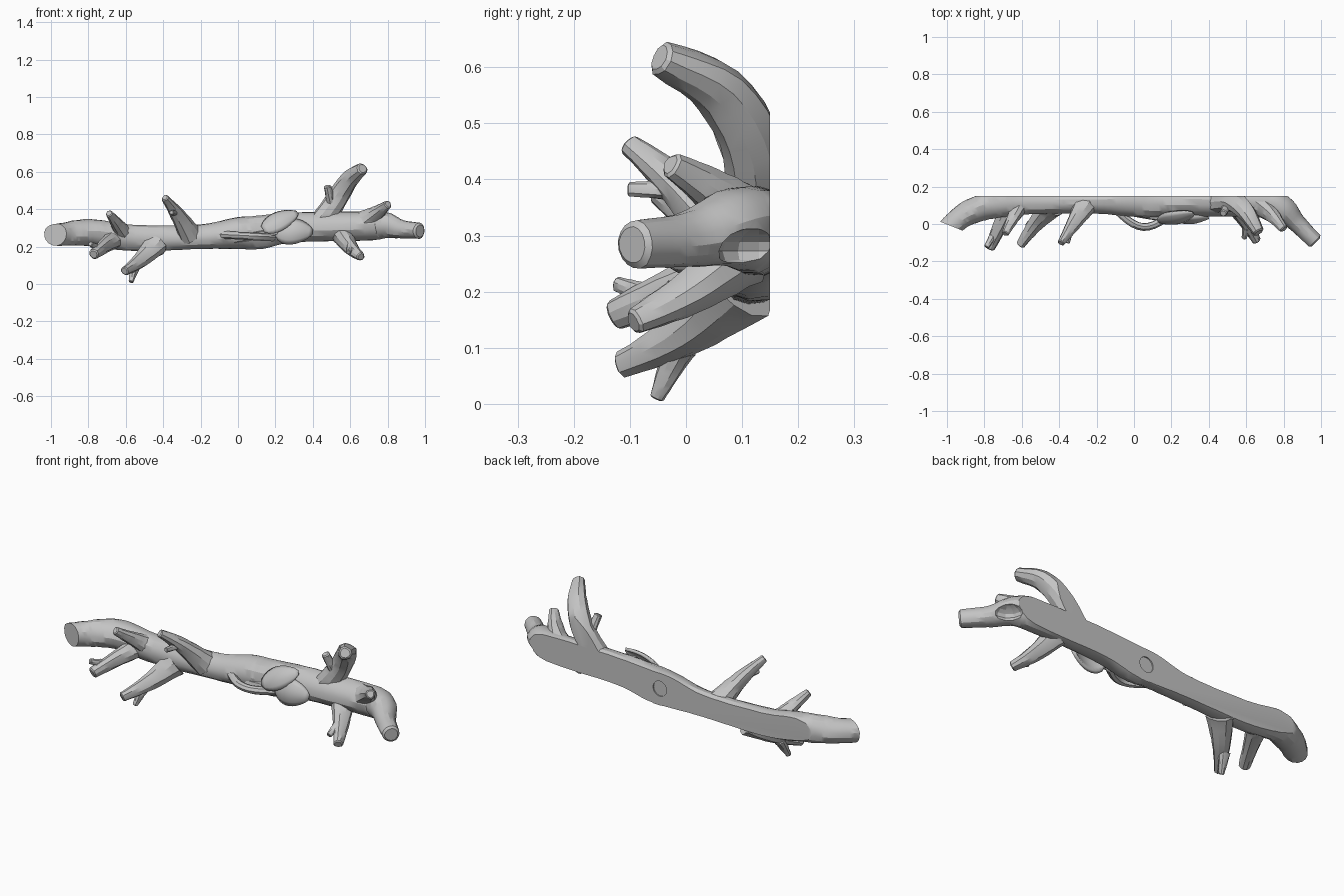
import bpy, bmesh, math, random
from mathutils import Vector

random.seed(4)
BACK = .15  # the wall plane on which the branch is cut flat

if "Cube" in bpy.data.objects:
    bpy.data.objects.remove(bpy.data.objects["Cube"])

grey = bpy.data.materials.new("plain grey")
grey.use_nodes = True
grey.diffuse_color = (.55, .55, .55, 1)
grey.node_tree.nodes["Principled BSDF"].inputs["Base Color"].default_value = grey.diffuse_color


def make_object(name, bm):
    bmesh.ops.recalc_face_normals(bm, faces=bm.faces)
    mesh = bpy.data.meshes.new(name)
    bm.to_mesh(mesh)
    bm.free()
    mesh.materials.append(grey)
    obj = bpy.data.objects.new(name, mesh)
    bpy.context.collection.objects.link(obj)
    return obj


def shade(obj):
    bpy.ops.object.select_all(action='DESELECT')
    obj.select_set(True)
    bpy.context.view_layer.objects.active = obj
    bpy.ops.object.shade_smooth_by_angle(angle=math.radians(25))


def spline(points, steps):
    """Smooth path through (x, y, z, radius) points."""
    p = [Vector(q) for q in points]
    p = [2 * p[0] - p[1]] + p + [2 * p[-1] - p[-2]]
    path = []
    for before, start, end, after in zip(p, p[1:], p[2:], p[3:]):
        pull_in, pull_out = (end - before) / 2, (after - start) / 2
        for k in range(steps):
            t = k / steps
            ease = t * t * (3 - 2 * t)
            path.append(start.lerp(end, ease) + pull_in * t * (1 - t) ** 2
                        - pull_out * t * t * (1 - t))
    return path + [p[-2]]


def bowed(base, tip, thick, thin, bow_y=0, bow_z=0):
    """Tapering path from base to tip, bowed sideways in y or z."""
    path = []
    for k in range(11):
        t = k / 10
        point = Vector(base).lerp(Vector(tip), t)
        point += Vector((0, bow_y, bow_z)) * math.sin(math.pi * t)
        path.append(Vector((*point, thick + (thin - thick) * t ** .8)))
    return path


def saw(bm, point, normal):
    """Cut away everything beyond a plane and close the cut."""
    bmesh.ops.bisect_plane(bm, geom=bm.verts[:] + bm.edges[:] + bm.faces[:],
                           plane_co=point, plane_no=normal, clear_outer=True)
    bmesh.ops.holes_fill(bm, edges=[e for e in bm.edges if e.is_boundary], sides=0)


def limb(name, path, sides=10, rough=.06, end_cut=None):
    """Knobbly tube with a softened end, cut flat at the wall plane."""
    phase = random.uniform(0, math.tau)
    bm = bmesh.new()
    rings, u = [], None
    for i, q in enumerate(path):
        ahead, behind = path[min(i + 1, len(path) - 1)], path[max(i - 1, 0)]
        t = (ahead - behind).to_3d().normalized()
        u = t.orthogonal() if u is None else u - t * u.dot(t)
        u.normalize()
        v = t.cross(u)
        ring = []
        for k in range(sides):
            a = math.tau * k / sides
            bump = math.sin(3 * a + phase + i / 3) + random.uniform(-.5, .5)
            ring.append(bm.verts.new(q.to_3d() + (u * math.cos(a) + v * math.sin(a))
                                     * q.w * (1 + rough * bump)))
        rings.append(ring)
    # softened tip
    centre, radius = path[-1].to_3d(), path[-1].w
    rings.append([bm.verts.new(centre + (w.co - centre) * .75 + t * radius * .2) for w in ring])
    for low, high in zip(rings, rings[1:]):
        for k in range(sides):
            n = (k + 1) % sides
            bm.faces.new((low[k], low[n], high[n], high[k]))
    bm.faces.new(rings[0])
    bm.faces.new(rings[-1])
    # flat back and sawn end
    saw(bm, (0, BACK, 0), (0, 1, 0))
    if end_cut:
        saw(bm, *end_cut)
    obj = make_object(name, bm)
    shade(obj)
    return obj


def carve(target, cutter):
    cutter.hide_render = True
    mod = target.modifiers.new("carve", 'BOOLEAN')
    mod.operation, mod.solver, mod.object = 'DIFFERENCE', 'EXACT', cutter
    bpy.context.view_layer.objects.active = target
    bpy.ops.object.modifier_apply(modifier=mod.name)
    bpy.data.objects.remove(cutter)


def leaf(name, base, tip, side, bulge):
    """Domed pointed blade; side is its half width as a vector."""
    base, tip, side = Vector(base), Vector(tip), Vector(side)
    out = (tip - base).cross(side).normalized()
    if out.y > 0:
        out.negate()
    rows, cols = 10, 6
    bm = bmesh.new()
    grid = []
    for i in range(rows + 1):
        t = .02 + .96 * i / rows
        width = math.sin(math.pi * t ** .8) ** .65
        row = []
        for j in range(cols + 1):
            s = 2 * j / cols - 1
            lift = bulge * (math.sin(math.pi * t) - s * s * width)
            row.append(bm.verts.new(base.lerp(tip, t) + side * s * width + out * lift))
        grid.append(row)
    for a, b in zip(grid, grid[1:]):
        for j in range(cols):
            bm.faces.new((a[j], a[j + 1], b[j + 1], b[j]))
    obj = make_object(name, bm)
    thickness = obj.modifiers.new("thickness", 'SOLIDIFY')
    thickness.thickness, thickness.offset = .016, 0
    shade(obj)


# main log, bent forward at both ends, the far end sawn at a slant
trunk = limb("trunk", spline([
    (-1.03, -.06, .262, .056), (-.93, .03, .266, .062), (-.85, .075, .272, .069),
    (-.75, .105, .272, .073), (-.55, .12, .247, .07), (-.2, .12, .25, .066),
    (0, .125, .272, .086), (.12, .125, .278, .09), (.3, .12, .3, .08),
    (.68, .115, .31, .078), (.79, .085, .315, .07), (.87, .005, .292, .05),
    (.967, -.09, .284, .043)], 6), sides=16, rough=.03,
    end_cut=((-.95, -.022, .27), (-.37, -.93, 0)))

# rotted hollow behind the bent end
bpy.ops.mesh.primitive_uv_sphere_add(segments=12, ring_count=8, radius=1, location=(.87, .13, .272))
hollow = bpy.context.object
hollow.scale = (.08, .075, .042)
carve(trunk, hollow)

# shallow round recess in the flat back
bpy.ops.mesh.primitive_cylinder_add(vertices=32, radius=.04, depth=.02,
                                    location=(.05, BACK + .004, .275), rotation=(math.pi / 2, 0, 0))
carve(trunk, bpy.context.object)
shade(trunk)

# side branches
limb("tall_branch", spline([(.44, .12, .33, .062), (.53, .118, .455, .056),
                            (.6, .06, .56, .049), (.663, -.042, .615, .032)], 4))
limb("upper_hook", bowed((-.26, .1, .26), (-.39, -.1, .46), .065, .02, 0, .012))
limb("small_upper_hook", bowed((-.62, .08, .28), (-.688, -.05, .376), .045, .02))
limb("lower_hook", bowed((-.44, .1, .21), (-.605, -.112, .07), .068, .024, .01, -.012))
limb("left_hook", bowed((-.66, .1, .24), (-.77, -.125, .16), .055, .028, 0, .005))
limb("right_hook", bowed((.55, .1, .27), (.655, -.09, .147), .06, .024, 0, -.012))
limb("end_stub", bowed((.68, .1, .33), (.8, -.025, .425), .065, .023, .01))

# twigs forking off the branches
limb("tall_branch_twig", bowed((.5, .1, .42), (.478, .058, .52), .026, .02))
limb("upper_hook_twig", bowed((-.335, -.01, .38), (-.355, -.1, .382), .02, .013))
limb("lower_hook_twig", bowed((-.55, -.01, .1), (-.571, -.052, .012), .032, .013))
limb("left_hook_twig", bowed((-.75, -.06, .19), (-.788, -.122, .214), .022, .014))
limb("right_hook_twig", bowed((.6, -.02, .2), (.59, -.075, .17), .024, .014))

# vine wrapped across the front
limb("vine_loop", bowed((-.09, .07, .262), (.19, .05, .25), .021, .021, -.075), sides=8)
limb("vine_strand", bowed((-.02, .07, .24), (.25, .03, .285), .026, .017, -.01), sides=8)

# pair of leaves
leaf("upper_leaf", (.13, .015, .29), (.32, .06, .38), (-.025, .028, .042), .02)
leaf("lower_leaf", (.2, .03, .28), (.4, .035, .278), (.01, .012, .066), .025)
